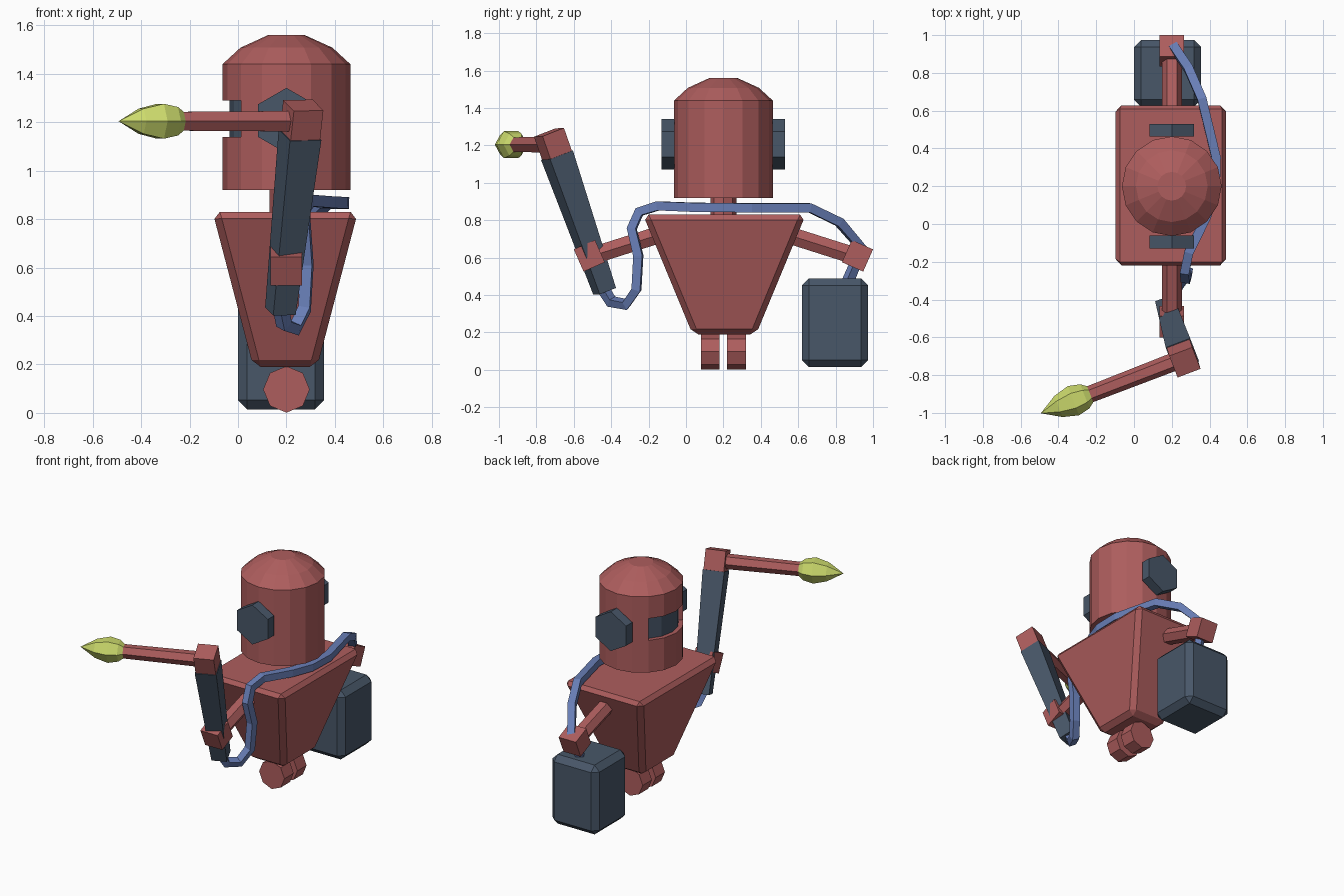
import bpy, bmesh, math
from mathutils import Vector as V, Matrix

if "Cube" in bpy.data.objects:
    bpy.data.objects.remove(bpy.data.objects["Cube"])


def mat(name, rgb):
    m = bpy.data.materials.new(name)
    m.diffuse_color = (*rgb, 1)
    m.use_nodes = True
    m.node_tree.nodes["Principled BSDF"].inputs["Base Color"].default_value = m.diffuse_color
    return m


RED = mat("red", (0.42, 0.11, 0.11))
SLATE = mat("slate", (0.065, 0.095, 0.14))
BLUE = mat("blue", (0.14, 0.21, 0.47))
LIME = mat("lime", (0.6, 0.7, 0.15))


def finish(bm, name, *mats):
    bmesh.ops.remove_doubles(bm, verts=bm.verts, dist=0.0005)
    bmesh.ops.recalc_face_normals(bm, faces=bm.faces)
    me = bpy.data.meshes.new(name)
    bm.to_mesh(me)
    bm.free()
    for m in mats:
        me.materials.append(m)
    ob = bpy.data.objects.new(name, me)
    bpy.context.collection.objects.link(ob)
    return ob


def rings(profile, start, axis, side, n, phase=0.0):
    """Loft n-sided rings (radius, distance) along an axis; vertex 0 lies on 'side'."""
    w = V(axis).normalized()
    u = V(side)
    u = (u - u.dot(w) * w).normalized()
    v = w.cross(u)
    bm = bmesh.new()
    loops = []
    for r, t in profile:
        loops.append([bm.verts.new(V(start) + w * t + r * (math.cos(a) * u + math.sin(a) * v))
                      for a in (phase + i * math.tau / n for i in range(n))])
    for a, b in zip(loops, loops[1:]):
        for i in range(n):
            j = (i + 1) % n
            bm.faces.new((a[i], a[j], b[j], b[i]))
    bm.faces.new(loops[0][::-1])
    bm.faces.new(loops[-1])
    return bm


def rod(name, a, b, r, n, side, m, phase=0.0, r2=None):
    d = V(b) - V(a)
    return finish(rings([(r, 0), (r2 or r, d.length)], a, d, side, n, phase), name, m)


def block(name, centre, size, bevel, m, taper=(1, 1)):
    bm = bmesh.new()
    bmesh.ops.create_cube(bm, size=1)
    for v in bm.verts:
        low = v.co.z < 0
        v.co = V(centre) + V((v.co.x * size[0] * (taper[0] if low else 1),
                              v.co.y * size[1] * (taper[1] if low else 1), v.co.z * size[2]))
    bmesh.ops.bevel(bm, geom=bm.edges[:], offset=bevel, segments=1, affect='EDGES')
    return finish(bm, name, m)


# Head with dome and a recessed visor facing -x
C = V((0.2, 0.2, 0))
bm = rings([(0.264, 0.92), (0.264, 1.14), (0.264, 1.29), (0.264, 1.44),
            (0.19, 1.508), (0.076, 1.56)], C, (0, 0, 1), (1, 0, 0), 16)
slot = []
for f in bm.faces:
    c = f.calc_center_median() - C
    if 1.15 < c.z < 1.28 and -c.x > abs(c.y):
        slot.append(f)
new = bmesh.ops.extrude_face_region(bm, geom=slot)["geom"]
bmesh.ops.delete(bm, geom=[f for f in slot if f.is_valid], context='FACES')
for g in new:
    if isinstance(g, bmesh.types.BMVert):
        g.co.x = C.x + (g.co.x - C.x) * 0.89
        g.co.y = C.y + (g.co.y - C.y) * 0.89
    elif isinstance(g, bmesh.types.BMFace):
        g.material_index = 1
finish(bm, "head", RED, SLATE)

# Neck and torso
rod("neck", (0.2, 0.2, 0.81), (0.2, 0.2, 0.94), 0.07, 8, (1, 0, 0), RED)
block("torso", (0.195, 0.205, 0.51), (0.60, 0.87, 0.64), 0.03, RED, taper=(0.44, 0.39))

# Tank
block("tank", (0.178, 0.797, 0.252), (0.356, 0.354, 0.475), 0.038, SLATE)

# Mirrored parts about y = 0.2: ears, wheels, arms, hands
for s, tag in ((-1, "right"), (1, "left")):
    def P(y, z, x=0.2):
        return V((x, 0.2 + s * y, z))
    rod(tag + "_ear", P(0.262, 1.207), P(0.33, 1.207), 0.135, 6, (0, 0, 1), SLATE)
    rod(tag + "_wheel", P(0.02, 0.097), P(0.12, 0.097), 0.096, 8, (0, 0, 1), RED)
    rod(tag + "_arm", P(0.30, 0.737), P(0.70, 0.61), 0.053, 6, (1, 0, 0), RED)
    d = V((0, s * 0.915, -0.405))
    h = P(0.717, 0.61)
    rod(tag + "_hand", h - d * 0.062, h + d * 0.062, 0.065 * math.sqrt(2), 4,
        (1, 0, 0), RED, math.pi / 4)

# Torch: tapered grip, corner block, pipe and flame
low, top = V((0.175, -0.435, 0.42)), V((0.256, -0.69, 1.148))
up = (top - low).normalized()
out = V((-0.93, -0.36, 0)).normalized()
rod("torch_grip", low, top, 0.07, 4, out, SLATE, math.pi / 4, 0.098)
rod("torch_corner", top, top + up * 0.13, 0.092, 4, out, RED, math.pi / 4)
mid = top + up * 0.06
across = out.cross(V((0, 0, 1)))
pipe_end = mid + out * 0.53
rod("torch_pipe", mid, pipe_end, 0.049, 6, across, RED, 0, 0.045)
finish(rings([(0.045, 0), (0.068, 0.03), (0.083, 0.095), (0.06, 0.18), (0.0002, 0.28)],
             pipe_end, out, across, 6), "flame", LIME)

# Hose from tank, over the torso, down to the torch grip
path = [(0.19, 0.86, 0.46), (0.21, 0.94, 0.65), (0.29, 0.82, 0.79), (0.36, 0.66, 0.867),
        (0.435, 0.35, 0.867), (0.43, 0.17, 0.868), (0.38, 0.03, 0.87), (0.29, -0.15, 0.877),
        (0.27, -0.25, 0.845), (0.275, -0.29, 0.755), (0.285, -0.255, 0.61), (0.275, -0.265, 0.43),
        (0.235, -0.32, 0.35), (0.19, -0.40, 0.365), (0.178, -0.44, 0.43)]
cu = bpy.data.curves.new("hose", 'CURVE')
cu.dimensions = '3D'
cu.bevel_depth = 0.034
cu.bevel_resolution = 0
cu.use_fill_caps = True
sp = cu.splines.new('POLY')
sp.points.add(len(path) - 1)
for p, co in zip(sp.points, path):
    p.co = (*co, 1)
sp.use_smooth = False
cu.materials.append(BLUE)
bpy.context.collection.objects.link(bpy.data.objects.new("hose", cu))
